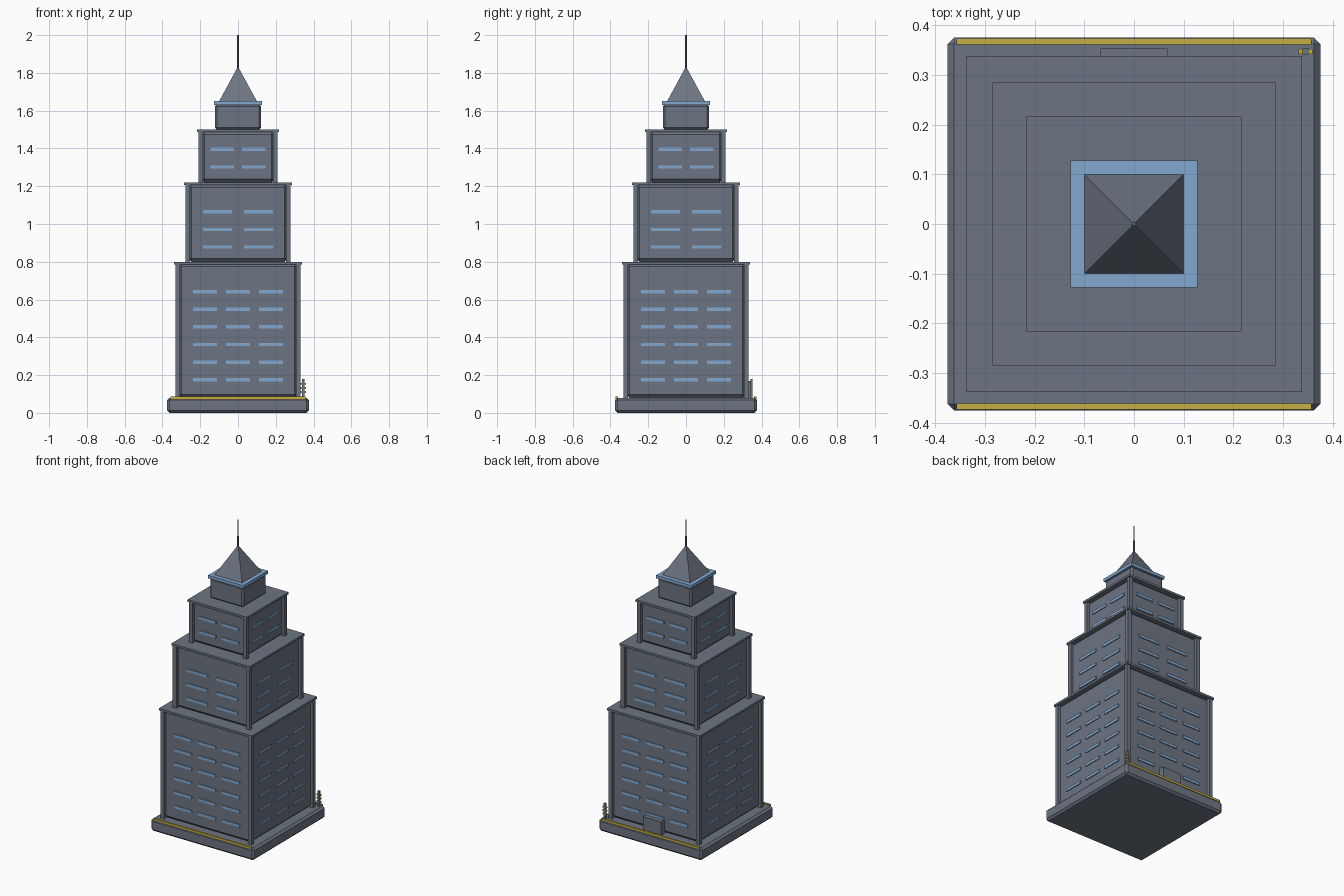
import bpy, bmesh, math
from mathutils import Matrix

if "Cube" in bpy.data.objects:
    bpy.data.objects.remove(bpy.data.objects["Cube"])


def material(name, col):
    m = bpy.data.materials.new(name)
    m.diffuse_color = (*col, 1)
    m.use_nodes = True
    m.node_tree.nodes["Principled BSDF"].inputs["Base Color"].default_value = m.diffuse_color
    return m


GREY = material("slate grey", (0.155, 0.178, 0.225))
BLUE = material("window blue", (0.225, 0.39, 0.62))
YELLOW = material("trim yellow", (0.578, 0.434, 0.06))


def finish(name, bm, mat, bevel=0):
    if bevel:
        bmesh.ops.bevel(bm, geom=bm.edges[:], offset=bevel, segments=1, affect='EDGES')
    me = bpy.data.meshes.new(name)
    bm.to_mesh(me)
    bm.free()
    me.materials.append(mat)
    ob = bpy.data.objects.new(name, me)
    bpy.context.collection.objects.link(ob)
    return ob


def add_box(bm, x, y, z):
    # each argument is a (low, high) range
    s = [b - a for a, b in (x, y, z)]
    c = [(a + b) / 2 for a, b in (x, y, z)]
    return bmesh.ops.create_cube(bm, size=1, matrix=Matrix.Translation(c) @ Matrix.Diagonal((*s, 1)))["verts"]


def box(name, x, y, z, mat=GREY, bevel=0):
    bm = bmesh.new()
    add_box(bm, x, y, z)
    return finish(name, bm, mat, bevel)


def square(name, h, z0, z1, mat=GREY, bevel=0):
    return box(name, (-h, h), (-h, h), (z0, z1), mat, bevel)


# plinth with yellow kerb strips front and back
square("plinth", 0.375, 0, 0.08, GREY, 0.013)
for name, s in (("front_kerb", -1), ("back_kerb", 1)):
    box(name, (-0.357, 0.357), tuple(sorted((s * 0.361, s * 0.373))), (0.072, 0.086), YELLOW)


# stepped tiers: bevelled body, corner posts, cornice, windows on all four sides
def tier(name, half, z0, z1, win_x, win_w, win_z):
    wall = half - 0.02
    square(name + "_body", wall, z0, z1 - 0.008, GREY, 0.018)
    square(name + "_cornice", half, z1 - 0.014, z1)
    bm = bmesh.new()
    p0, p1 = half - 0.032, half - 0.006
    for sx in (-1, 1):
        for sy in (-1, 1):
            add_box(bm, sorted((sx * p0, sx * p1)), sorted((sy * p0, sy * p1)), (z0, z1 - 0.014))
    finish(name + "_corner_posts", bm, GREY)
    bm = bmesh.new()
    for k in range(4):
        for x in win_x:
            for z in win_z:
                vs = add_box(bm, (x - win_w / 2, x + win_w / 2),
                             (-wall - 0.006, -wall + 0.003), (z - 0.009, z + 0.009))
                bmesh.ops.rotate(bm, verts=vs, matrix=Matrix.Rotation(k * math.pi / 2, 3, 'Z'))
    finish(name + "_windows", bm, BLUE)


tier("lower_tier", 0.338, 0.08, 0.80, (-0.175, 0, 0.175), 0.127,
     [0.175 + 0.0934 * i for i in range(6)])
tier("middle_tier", 0.285, 0.80, 1.22, (-0.109, 0.109), 0.153, [0.878, 0.971, 1.065])
tier("upper_tier", 0.216, 1.22, 1.50, (-0.083, 0.083), 0.125, [1.302, 1.395])

# crown block, blue band, pyramid roof and spire
square("crown_block", 0.122, 1.50, 1.632, GREY, 0.01)
square("crown_band", 0.128, 1.63, 1.65, BLUE)


def cone(name, sides, r1, r2, z0, z1):
    bm = bmesh.new()
    bmesh.ops.create_cone(bm, cap_ends=True, segments=sides, radius1=r1, radius2=r2, depth=z1 - z0)
    if sides == 4:
        bmesh.ops.rotate(bm, verts=bm.verts, matrix=Matrix.Rotation(math.pi / 4, 3, 'Z'))
        # make sure the base is axis aligned
        v = bm.verts[:][0].co
        if abs(abs(v.x) - abs(v.y)) > 1e-3:
            bmesh.ops.rotate(bm, verts=bm.verts, matrix=Matrix.Rotation(math.pi / 4, 3, 'Z'))
    bmesh.ops.translate(bm, verts=bm.verts, vec=(0, 0, (z0 + z1) / 2))
    return finish(name, bm, GREY)


cone("pyramid_roof", 4, 0.1 * math.sqrt(2), 0.003, 1.65, 1.83)
cone("spire", 8, 0.005, 0.004, 1.80, 2.0)

# entrance at the back
box("entrance", (-0.067, 0.067), (0.30, 0.353), (0.08, 0.168))

# small marker post with yellow rungs at the back right corner
box("marker_post", (0.339, 0.351), (0.341, 0.353), (0.08, 0.18))
bm = bmesh.new()
for z in (0.11, 0.132, 0.154):
    for x in (0.331, 0.351):
        add_box(bm, (x, x + 0.008), (0.342, 0.352), (z - 0.005, z + 0.005))
finish("marker_rungs", bm, YELLOW)
